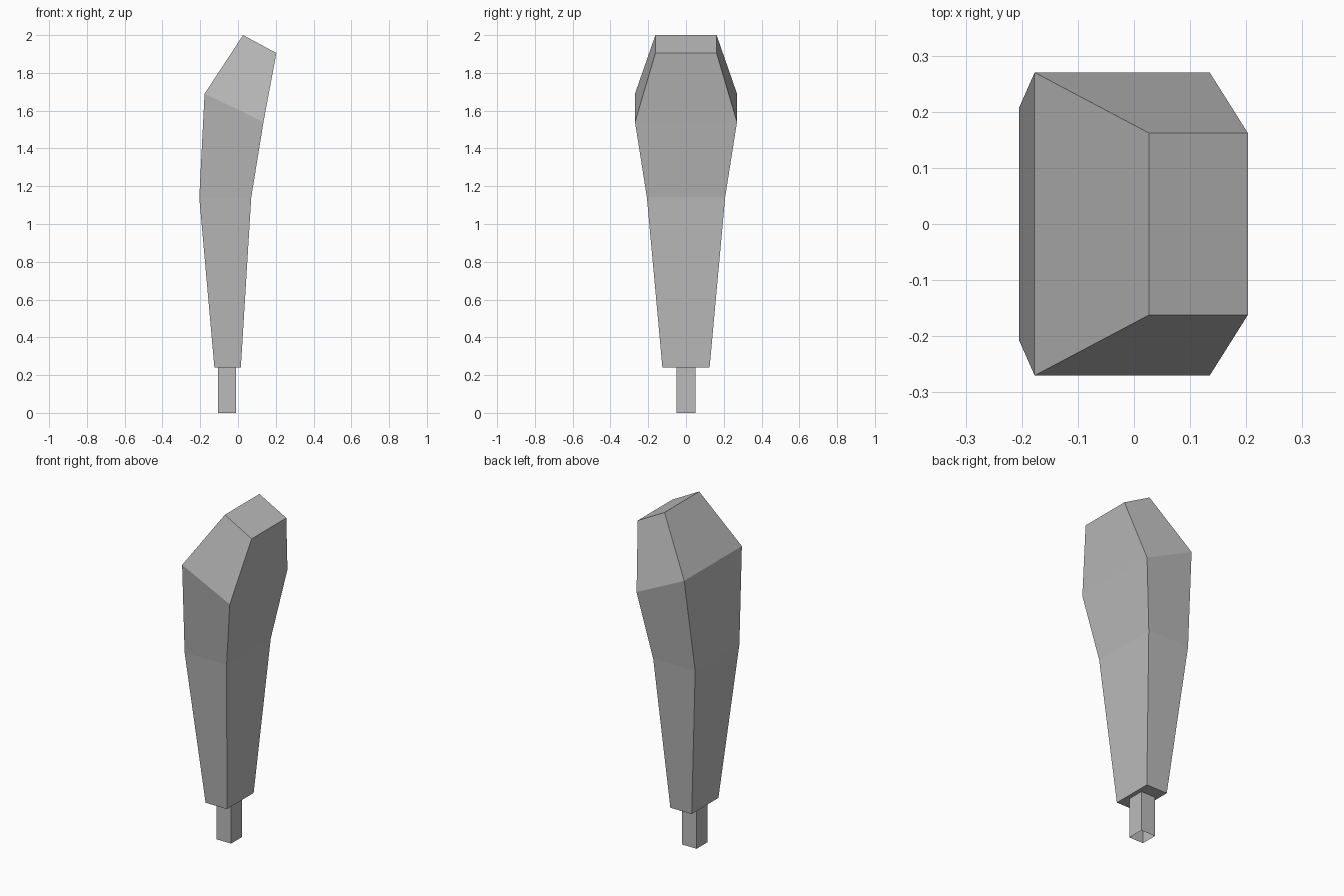
import bpy
import bmesh

cube = bpy.data.objects.get("Cube")
if cube:
    bpy.data.objects.remove(cube, do_unlink=True)

# One plain grey for the whole model
GREY = (0.5, 0.5, 0.5, 1.0)
grey = bpy.data.materials.new("plain_grey")
grey.use_nodes = True
grey.diffuse_color = GREY
grey.node_tree.nodes["Principled BSDF"].inputs["Base Color"].default_value = GREY


def loft(name, sections, open_bottom=False):
    """Join rectangular sections (x_right, z_right, x_left, z_left, half_depth)."""
    bm = bmesh.new()
    rings = []
    for xr, zr, xl, zl, d in sections:
        corners = [(xr, -d, zr), (xl, -d, zl), (xl, d, zl), (xr, d, zr)]
        rings.append([bm.verts.new(c) for c in corners])
    for low, high in zip(rings, rings[1:]):
        for i in range(4):
            j = (i + 1) % 4
            bm.faces.new((low[i], low[j], high[j], high[i]))
    bm.faces.new(rings[-1])
    if not open_bottom:
        bm.faces.new(rings[0][::-1])
    mesh = bpy.data.meshes.new(name)
    bm.to_mesh(mesh)
    bm.free()
    mesh.materials.append(grey)
    obj = bpy.data.objects.new(name, mesh)
    bpy.context.collection.objects.link(obj)
    return obj


# Flared handle with a slanted, tapered end
loft("handle_body", [
    (-0.125, 0.24, 0.015, 0.24, 0.125),
    (-0.205, 1.14, 0.07, 1.14, 0.207),
    (-0.177, 1.69, 0.135, 1.54, 0.27),
    (0.027, 2.0, 0.203, 1.905, 0.162),
])

# Square mounting pin, open at its lower end
loft("mounting_pin", [
    (-0.105, 0.0, -0.01, 0.0, 0.05),
    (-0.105, 0.24, -0.01, 0.24, 0.05),
], open_bottom=True)
